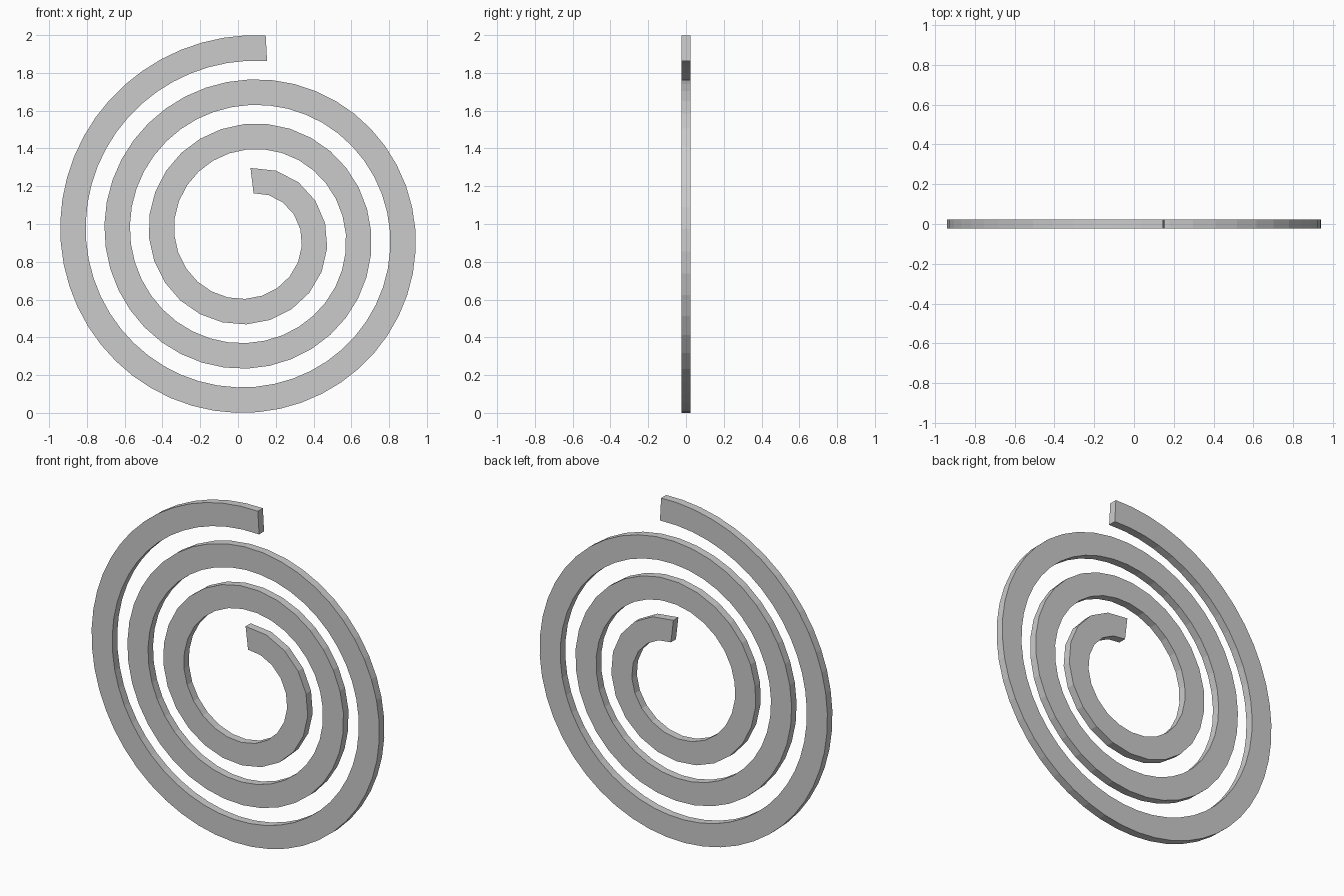
import bpy, bmesh
from math import sin, cos, pi, sqrt

if "Cube" in bpy.data.objects:
    bpy.data.objects.remove(bpy.data.objects["Cube"])

# Spiral parameters (angle runs clockwise from the top, seen from the front)
CX, CZ = 0.0585, 0.9415
GROW = 0.2340 / (2 * pi)      # radius gained per radian
R0 = 0.289                    # centreline radius at the inner end
HALF_W, HALF_T = 0.0675, 0.0235
A0, A1 = -0.075, 6 * pi + 0.055
STEPS = 111


def length_at(a):
    return R0 * a + GROW * a * a / 2


def angle_at(s):
    return (-R0 + sqrt(R0 * R0 + 2 * GROW * s)) / GROW


def section(bm, a, tilt):
    """Rectangular cross-section of the strip at angle a."""
    h = R0 + GROW * a
    x = CX + h * sin(a) + GROW * cos(a)
    z = CZ + h * cos(a) - GROW * sin(a)
    nx, nz = sin(tilt), cos(tilt)
    corners = ((-1, -1), (1, -1), (1, 1), (-1, 1))
    return [bm.verts.new((x + u * HALF_W * nx, v * HALF_T, z + u * HALF_W * nz))
            for u, v in corners]


# Flat spiral strip, sampled at equal arc lengths
bm = bmesh.new()
s0, s1 = length_at(A0), length_at(A1)
rings = []
for i in range(STEPS + 1):
    a = angle_at(s0 + (s1 - s0) * i / STEPS)
    tilt = -0.12 if i == 0 else -0.055 if i == STEPS else a
    rings.append(section(bm, a, tilt))
for p, q in zip(rings, rings[1:]):
    for k in range(4):
        j = (k + 1) % 4
        bm.faces.new((p[k], p[j], q[j], q[k]))

# End caps
bm.faces.new(rings[0])
bm.faces.new(rings[-1])
bmesh.ops.recalc_face_normals(bm, faces=bm.faces)

mesh = bpy.data.meshes.new("spiral_strip")
bm.to_mesh(mesh)
bm.free()
bpy.context.collection.objects.link(bpy.data.objects.new("spiral_strip", mesh))
